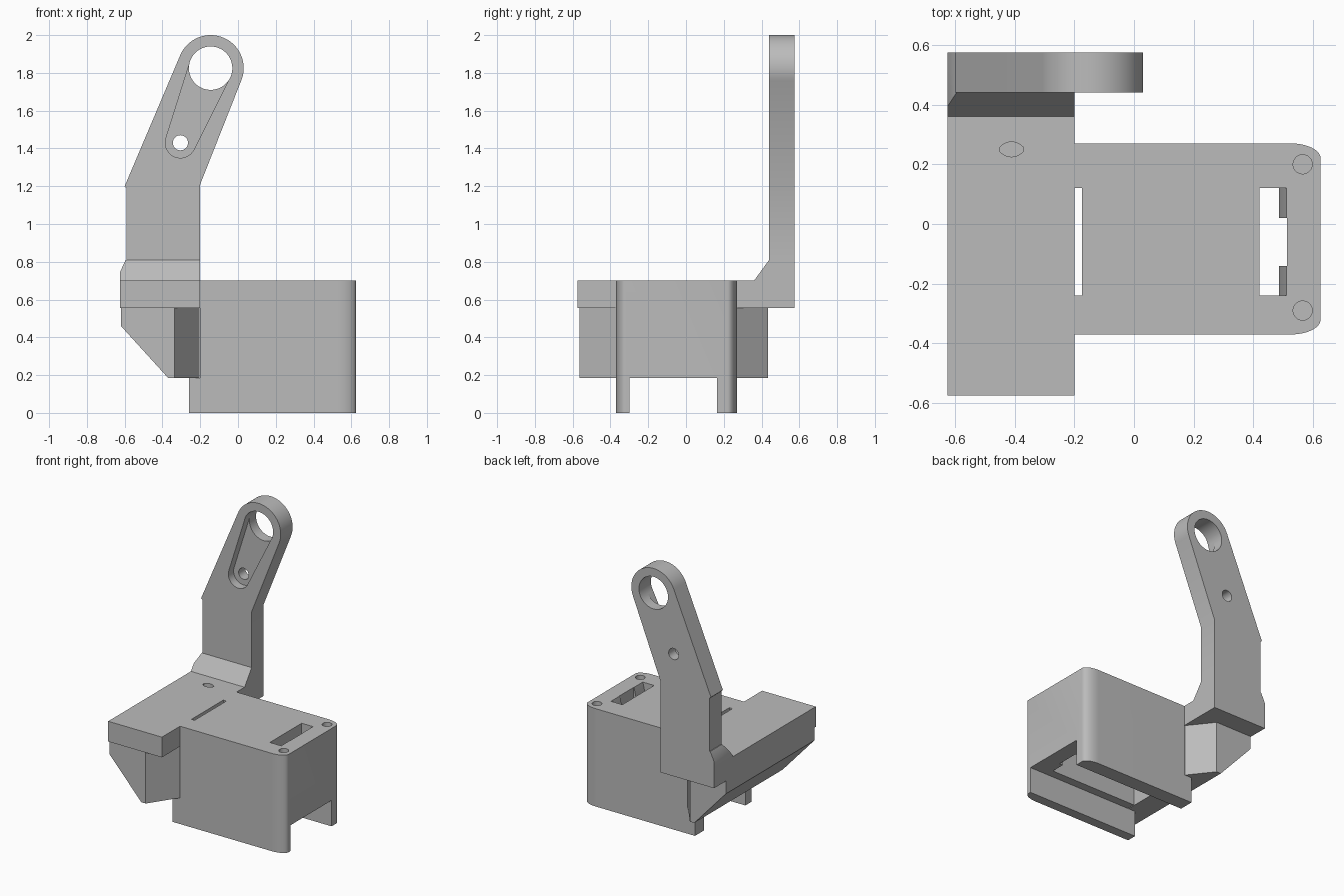
import bpy, bmesh
from math import sin, cos, pi, atan2, acos, hypot

if "Cube" in bpy.data.objects:
    bpy.data.objects.remove(bpy.data.objects["Cube"])

grey = bpy.data.materials.new("plain grey")
grey.use_nodes = True
grey.diffuse_color = (0.5, 0.5, 0.5, 1)
grey.node_tree.nodes["Principled BSDF"].inputs["Base Color"].default_value = (0.5, 0.5, 0.5, 1)


def prism(name, outline, axis, low, high):
    """Extrude a flat outline along one axis."""
    place = {"x": lambda p, d: (d, p[0], p[1]),
             "y": lambda p, d: (p[0], d, p[1]),
             "z": lambda p, d: (p[0], p[1], d)}[axis]
    bm = bmesh.new()
    rings = [[bm.verts.new(place(p, d)) for p in outline] for d in (low, high)]
    for ring in rings:
        bm.faces.new(ring)
    n = len(outline)
    for i in range(n):
        j = (i + 1) % n
        bm.faces.new((rings[0][i], rings[0][j], rings[1][j], rings[1][i]))
    bmesh.ops.recalc_face_normals(bm, faces=bm.faces)
    mesh = bpy.data.meshes.new(name)
    bm.to_mesh(mesh)
    bm.free()
    mesh.materials.append(grey)
    obj = bpy.data.objects.new(name, mesh)
    bpy.context.collection.objects.link(obj)
    return obj


def rect(a0, a1, b0, b1):
    return [(a0, b0), (a1, b0), (a1, b1), (a0, b1)]


def arc(cx, cy, rx, ry, start, end, steps):
    angles = [start + (end - start) * i / steps for i in range(steps + 1)]
    return [(cx + rx * cos(a), cy + ry * sin(a)) for a in angles]


def circle(cx, cy, r, steps=48):
    return arc(cx, cy, r, r, 0, 2 * pi, steps)[:-1]


def capsule(c0, r0, c1, r1):
    """Outline around two circles joined by their tangents."""
    dx, dy = c1[0] - c0[0], c1[1] - c0[1]
    way, spread = atan2(dy, dx), acos((r0 - r1) / hypot(dx, dy))
    return (arc(*c1, r1, r1, way - spread, way + spread, 24)
            + arc(*c0, r0, r0, way + spread, way - spread + 2 * pi, 24))


def cut(obj, *cutters):
    """Subtract the cutters, then discard them."""
    bpy.context.view_layer.objects.active = obj
    for c in cutters:
        c.hide_render = True
        mod = obj.modifiers.new("cut", "BOOLEAN")
        mod.operation, mod.solver, mod.object = "DIFFERENCE", "EXACT", c
        bpy.ops.object.modifier_apply(modifier=mod.name)
        bpy.data.objects.remove(c)


# Housing with rounded outer corners and an open underside
outline = ([(-0.26, -0.37)] + arc(0.525, -0.32, 0.1, 0.05, -pi / 2, 0, 12)
           + arc(0.525, 0.22, 0.1, 0.05, 0, pi / 2, 12) + [(-0.26, 0.27)])
housing = prism("housing", outline, "z", 0, 0.7)
cut(housing,
    prism("end_trim", rect(-0.4, -0.2, 0.185, 0.8), "y", -0.5, 0.5),
    prism("channel", rect(-0.3, 0.165, -0.1, 0.185), "x", -0.5, 0.8),
    prism("cavity", rect(-0.25, 0.485, -0.24, 0.12), "z", 0.1, 0.6),
    prism("inner_slot", rect(-0.25, -0.175, -0.24, 0.12), "z", 0.5, 0.8),
    prism("outer_slot", [(0.42, 0.55), (0.485, 0.55), (0.485, 0.6), (0.51, 0.7),
                         (0.51, 0.8), (0.42, 0.8)], "y", -0.24, 0.12),
    prism("cable_groove", rect(0.45, 0.512, -0.14, 0.02), "z", 0.1, 0.8),
    *[prism("screw_hole", circle(0.565, y, 0.032), "z", 0.55, 0.8) for y in (-0.29, 0.2)])

# Wedge block under the mounting plate, tapered in plan and in profile
block = prism("wedge_block", [(-0.62, -0.565), (-0.335, -0.565), (-0.205, -0.37),
                              (-0.205, 0.27), (-0.335, 0.435), (-0.62, 0.435)],
              "z", 0.185, 0.555)
cut(block, prism("slope", [(-0.62, 0.46), (-0.37, 0.185), (-0.37, 0.1),
                           (-0.7, 0.1), (-0.7, 0.46)], "y", -0.7, 0.7))

# Mounting plate with a small lens-shaped opening
plate = prism("mounting_plate", rect(-0.625, -0.2, -0.575, 0.575), "z", 0.555, 0.7)
lens = (arc(-0.41, 0.215, 0.055, 0.06, 0.25 * pi, 0.75 * pi, 10)
        + arc(-0.41, 0.285, 0.055, 0.06, 1.25 * pi, 1.75 * pi, 10))
cut(plate, prism("lens_hole", lens, "z", 0.63, 0.8))

# Sloped foot where the arm meets the plate
foot = prism("arm_foot", [(0.36, 0.7), (0.44, 0.81), (0.575, 0.81), (0.575, 0.7)],
             "x", -0.625, -0.2)
cut(foot, prism("foot_bevel", [(-0.625, 0.745), (-0.59, 0.82), (-0.7, 0.82),
                               (-0.7, 0.745)], "y", 0.2, 0.7))

# Leaning arm with a ring end, a pivot hole and a front recess
ring, pivot = (-0.145, 1.825), (-0.305, 1.43)
tilt = atan2(0.545, 0.22)
arm = prism("arm", [(-0.59, 0.8), (-0.2, 0.8), (-0.2, 1.21)]
            + arc(*ring, 0.175, 0.175, tilt - pi / 2, tilt + pi / 2, 40)
            + [(-0.6, 1.2), (-0.59, 1.19)], "y", 0.44, 0.575)
cut(arm,
    prism("recess", capsule(pivot, 0.08, ring, 0.114), "y", 0.3, 0.5),
    prism("ring_hole", circle(*ring, 0.115, 64), "y", 0.3, 0.7),
    prism("pivot_hole", circle(*pivot, 0.04, 32), "y", 0.3, 0.7))

# Smooth the round parts while keeping edges sharp
for obj in (housing, block, plate, foot, arm):
    bpy.ops.object.select_all(action="DESELECT")
    obj.select_set(True)
    bpy.context.view_layer.objects.active = obj
    bpy.ops.object.shade_smooth_by_angle(angle=0.5)
